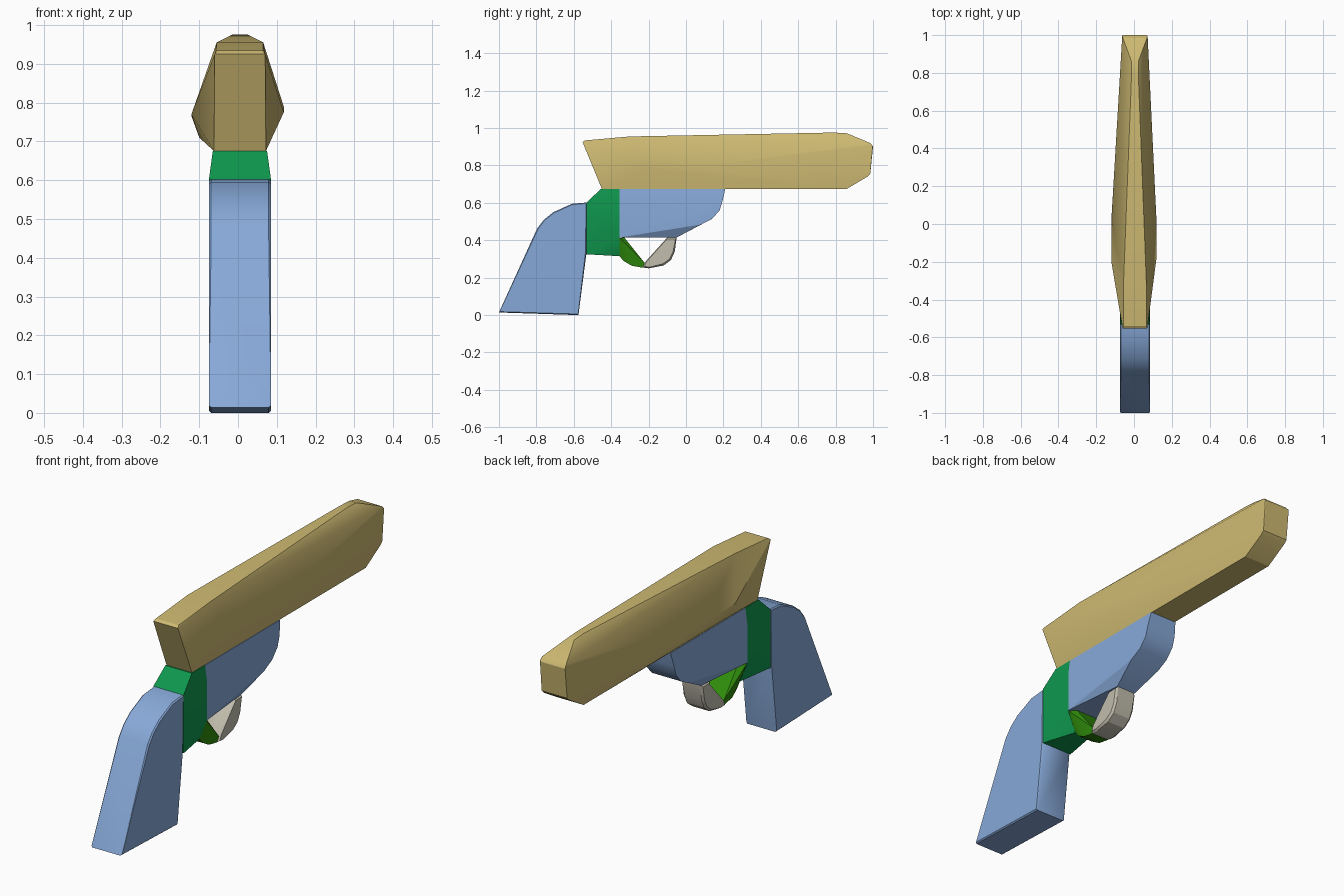
import bpy, bmesh, math

if "Cube" in bpy.data.objects:
    bpy.data.objects.remove(bpy.data.objects["Cube"])


def material(name, srgb):
    """Flat material from 0-255 sRGB values."""
    lin = [((c / 255 + 0.055) / 1.055) ** 2.4 for c in srgb] + [1.0]
    m = bpy.data.materials.new(name)
    m.use_nodes = True
    m.diffuse_color = lin
    bsdf = m.node_tree.nodes["Principled BSDF"]
    bsdf.inputs["Base Color"].default_value = lin
    bsdf.inputs["Roughness"].default_value = 0.7
    return m


gold = material("gold", (206, 186, 114))
blue = material("blue", (135, 169, 216))
green = material("deep green", (15, 152, 78))
leaf = material("leaf green", (48, 143, 12))
beige = material("beige", (194, 190, 174))

CX = 0.005  # centre line of the handle and frame


def hull(name, points, mat):
    """Convex solid around the given points."""
    bm = bmesh.new()
    for p in points:
        bm.verts.new(p)
    res = bmesh.ops.convex_hull(bm, input=bm.verts)
    loose = [v for v in bm.verts if not v.link_faces]
    bmesh.ops.delete(bm, geom=loose, context='VERTS')
    bmesh.ops.dissolve_limit(bm, angle_limit=math.radians(1),
                             verts=bm.verts, edges=bm.edges)
    bmesh.ops.recalc_face_normals(bm, faces=bm.faces)
    me = bpy.data.meshes.new(name)
    bm.to_mesh(me)
    bm.free()
    me.materials.append(mat)
    ob = bpy.data.objects.new(name, me)
    bpy.context.collection.objects.link(ob)
    bpy.ops.object.select_all(action='DESELECT')
    ob.select_set(True)
    bpy.context.view_layer.objects.active = ob
    bpy.ops.object.shade_smooth_by_angle(angle=math.radians(25))
    return ob


def pair(half, y, z):
    """Mirrored left and right points about the centre line."""
    return [(CX + half, y, z), (CX - half, y, z)]


def slab(profile, half, chamfer=0.006):
    """Side profile given width, with slightly chamfered side edges."""
    cy = sum(p[0] for p in profile) / len(profile)
    cz = sum(p[1] for p in profile) / len(profile)
    pts = []
    for y, z in profile:
        pts += pair(half - chamfer, y, z)
        d = math.hypot(y - cy, z - cz)
        k = 1 - chamfer / d
        pts += pair(half, cy + (y - cy) * k, cz + (z - cz) * k)
    return pts


# Handle
hull("handle", slab([(-1, 0.014), (-0.575, 0), (-0.533, 0.325), (-0.53, 0.602),
                     (-0.61, 0.595), (-0.71, 0.55), (-0.76, 0.51),
                     (-0.795, 0.465)], 0.08), blue)

# Rear block joining handle and frame, tapering at the top and below
block = []
for half, y, z in [(0.08, -0.531, 0.325), (0.08, -0.531, 0.602),
                   (0.07, -0.455, 0.675), (0.07, -0.355, 0.675),
                   (0.08, -0.355, 0.6), (0.08, -0.355, 0.412),
                   (0.04, -0.355, 0.315)]:
    block += pair(half, y, z)
hull("rear_block", block, green)

# Frame under the barrel, with its belly narrowing toward the guard
frame = []
for half, y, z in [(0.07, -0.355, 0.675), (0.07, 0.21, 0.675),
                   (0.08, -0.355, 0.6), (0.078, 0.195, 0.61),
                   (0.078, 0.18, 0.56), (0.078, 0.14, 0.515),
                   (0.078, 0.08, 0.484), (0.08, -0.355, 0.415),
                   (0.05, -0.05, 0.415)]:
    frame += pair(half, y, z)
hull("frame", frame, blue)

# Trigger guard, rear half
guard = []
for half, y, z in [(0.078, -0.355, 0.412), (0.05, -0.33, 0.415),
                   (0.04, -0.355, 0.315), (0.04, -0.335, 0.29),
                   (0.045, -0.29, 0.264), (0.045, -0.23, 0.253),
                   (0.05, -0.222, 0.28)]:
    guard += pair(half, y, z)
hull("guard_rear", guard, leaf)

# Trigger guard, front half
hull("guard_front", slab([(-0.10, 0.415), (-0.05, 0.415), (-0.06, 0.34),
                          (-0.08, 0.295), (-0.12, 0.265), (-0.2, 0.25),
                          (-0.23, 0.254), (-0.222, 0.28)], 0.055, 0.01), beige)

# Barrel body: rear end, ridge, muzzle, underside and bulging sides
barrel = []
for half, y, z in [(0.065, -0.553, 0.925), (0.06, -0.54, 0.934),
                   (0.06, -0.3, 0.955), (0.018, 0.79, 0.976),
                   (0.018, 0.86, 0.972), (0.064, 0.985, 0.92),
                   (0.067, 0.998, 0.905), (0.067, 0.985, 0.755),
                   (0.067, 0.97, 0.74), (0.067, 0.86, 0.675),
                   (0.067, -0.45, 0.675)]:
    barrel += pair(half, y, z)
barrel += [(0.118, -0.19, 0.775), (0.118, 0.04, 0.79),
           (-0.12, -0.2, 0.77), (-0.12, 0.02, 0.765),
           (-0.1, -0.15, 0.71), (0.067, 1.0, 0.9), (-0.062, 1.0, 0.9)]
hull("barrel", barrel, gold)
